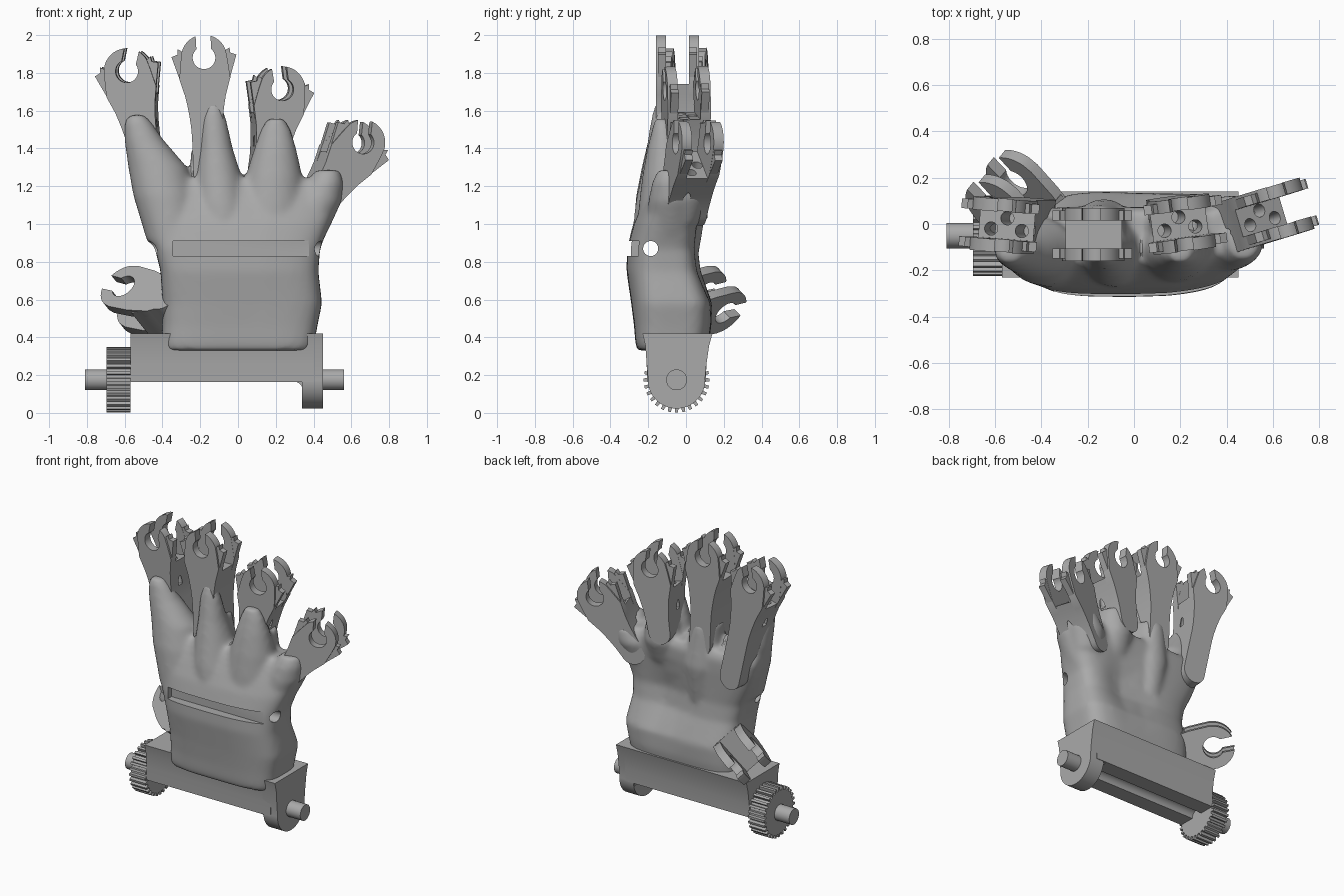
import bpy, bmesh
from math import sin, cos, pi, radians, exp
from mathutils import Vector as V

cube = bpy.data.objects.get("Cube")
if cube:
    bpy.data.objects.remove(cube, do_unlink=True)

grey = bpy.data.materials.new("plain grey")
grey.use_nodes = True
grey.diffuse_color = (0.4, 0.4, 0.4, 1)
for node in grey.node_tree.nodes:
    if node.type == 'BSDF_PRINCIPLED':
        node.inputs["Base Color"].default_value = (0.4, 0.4, 0.4, 1)
        node.inputs["Roughness"].default_value = 0.6

X, Y, Z = V((1, 0, 0)), V((0, 1, 0)), V((0, 0, 1))
parts = []


def make_object(name, bm):
    bmesh.ops.recalc_face_normals(bm, faces=bm.faces)
    mesh = bpy.data.meshes.new(name)
    bm.to_mesh(mesh)
    bm.free()
    mesh.materials.append(grey)
    ob = bpy.data.objects.new(name, mesh)
    bpy.context.scene.collection.objects.link(ob)
    parts.append(ob)
    return ob


def loft(bm, rings):
    """Join rings of points into a closed skin."""
    rows = [[bm.verts.new(p) for p in ring] for ring in rings]
    n = len(rows[0])
    for a, b in zip(rows, rows[1:]):
        for i in range(n):
            bm.faces.new((a[i], a[(i + 1) % n], b[(i + 1) % n], b[i]))
    bm.faces.new(rows[0][::-1])
    bm.faces.new(rows[-1])


def prism(name, outline, origin, u, v, n, start, end):
    """Extrude a flat outline along n."""
    bm = bmesh.new()
    loft(bm, [[V(origin) + u * a + v * b + n * d for a, b in outline] for d in (start, end)])
    return make_object(name, bm)


def arc(r, a0, a1, steps, cx=0, cy=0):
    return [(cx + r * cos(radians(a0 + (a1 - a0) * i / steps)),
             cy + r * sin(radians(a0 + (a1 - a0) * i / steps))) for i in range(steps + 1)]


def disc(r, steps=32):
    return arc(r, 0, 360, steps)[:-1]


def mirror(pts):
    return [(-a, b) for a, b in reversed(pts)]


def bake(ob, cutters):
    """Cut holes, then freeze all modifiers into the mesh."""
    for c in cutters:
        m = ob.modifiers.new("cut", 'BOOLEAN')
        m.operation, m.solver, m.object = 'DIFFERENCE', 'EXACT', c
    dg = bpy.context.evaluated_depsgraph_get()
    dg.update()
    mesh = bpy.data.meshes.new_from_object(ob.evaluated_get(dg))
    ob.modifiers.clear()
    ob.data = mesh
    for c in cutters:
        parts.remove(c)
        bpy.data.objects.remove(c, do_unlink=True)


# Forked finger mount: two snap-in clip plates joined by a solid neck
def fork(name, centre, along, normal, length, gap, holes, spikes=True, scale=1.0):
    c, f = V(centre), V(along).normalized()
    n = V(normal)
    n = (n - f * n.dot(f)).normalized()
    u = n.cross(f) * scale
    f = f * scale
    foot = arc(0.08, 180, 360, 10, 0, 0.08 - length)
    flare = [(0.08, -0.42), (0.083, -0.36), (0.09, -0.3), (0.098, -0.25), (0.108, -0.2)]
    flare = [p for p in flare if p[1] > 0.1 - length]
    edge = flare + ([(0.135, -0.11), (0.125, -0.02)] if spikes else [(0.12, -0.12), (0.124, 0)])
    clip = (arc(0.122, 18, gap - 19, 8) + arc(0.06, gap - 40, gap - 320, 28)
            + arc(0.122, gap + 19, 162, 8))
    spike = [(0.11, -0.13), (0.131, -0.118), (0.172, 0.01), (0.14, 0.022), (0.137, 0.05), (0.112, 0.035)]
    for label, s in (("front", -1), ("back", 1)):
        prism(f"{name}_{label}_clip", foot + edge + clip + mirror(edge), c, u, f, n, s * 0.06, s * 0.115)
        if spikes:
            for side, pts in (("right", spike), ("left", mirror(spike))):
                prism(f"{name}_{label}_{side}_spike", pts, c, u, f, n, s * 0.061, s * 0.103)
    sides = flare + [(0.122, -0.145)]
    neck = prism(f"{name}_neck", foot + sides + mirror(sides), c, u, f, n, -0.1, 0.1)
    if holes:
        bake(neck, [prism("hole", disc(0.029, 20), c + u * a + n * b, u, n, f, -0.32, 0)
                    for a, b in ((-0.068, -0.02), (0, 0.03), (0.068, -0.02))])


fork("little_finger", (-0.58, -0.005, 1.81), (-0.22, 0, 1), (0.08, 1, 0), 0.8, 65, True)
fork("middle_finger", (-0.18, -0.045, 1.88), (-0.04, 0, 1), (0, 1, 0), 0.7, 90, False)
fork("index_finger", (0.22, 0, 1.715), (0.17, 0, 1), (-0.14, 1, 0), 0.52, 108, True)
fork("outer_finger", (0.63, 0.055, 1.43), (0.55, 0.17, 0.8), (-0.28, 0.96, 0), 0.52, 120, True)
fork("thumb", (-0.55, 0.14, 0.6), (-0.7, 0.75, 0.17), (-0.5, -0.6, 0.62), 0.36, 90, False, False, 1.13)


# Palm: squarish body lofted upward, with tapering sleeves and finger roots, fused and softened
def oval(x0, x1, y0, y1, z, power=2.0, steps=24):
    pts = []
    for i in range(steps):
        a = 2 * pi * i / steps
        ca, sa = cos(a), sin(a)
        px = abs(ca) ** (2 / power) * (1 if ca > 0 else -1)
        py = abs(sa) ** (2 / power) * (1 if sa > 0 else -1)
        pts.append(V(((x0 + x1) / 2 + px * (x1 - x0) / 2, (y0 + y1) / 2 + py * (y1 - y0) / 2, z)))
    return pts


def shape_body(ring):
    """Hollow the back, and let the front fall away a little towards +x higher up."""
    for p in ring:
        if p.y > 0:
            p.y -= 0.05 * exp(-((p.x - 0.12) / 0.15) ** 2 - ((p.z - 0.82) / 0.2) ** 2)
        elif p.y < -0.12:
            p.y += 0.1 * max(0, p.x - 0.1) * min(1, max(0, (p.z - 0.4) / 0.4))
    return ring


body = [(-0.395, 0.39, -0.258, 0.1, 0.33), (-0.405, 0.405, -0.268, 0.12, 0.37),
        (-0.4, 0.42, -0.275, 0.135, 0.46), (-0.4, 0.445, -0.29, 0.14, 0.58),
        (-0.41, 0.425, -0.315, 0.08, 0.75), (-0.44, 0.435, -0.312, 0.065, 0.87),
        (-0.5, 0.485, -0.28, 0.07, 1.0), (-0.535, 0.53, -0.24, 0.075, 1.1),
        (-0.555, 0.555, -0.2, 0.075, 1.19), (-0.55, 0.5, -0.17, 0.05, 1.24)]
# sleeve rings: centre x, half width, front y, back y, height
sleeves = [
    [(-0.34, 0.14, -0.285, 0, 0.9), (-0.39, 0.165, -0.265, 0.03, 1.15), (-0.425, 0.157, -0.235, 0.03, 1.3),
     (-0.5, 0.103, -0.2, -0.02, 1.45), (-0.53, 0.072, -0.18, -0.06, 1.54), (-0.535, 0.04, -0.165, -0.09, 1.578)],
    [(-0.06, 0.12, -0.285, 0, 0.9), (-0.09, 0.14, -0.27, 0.03, 1.1), (-0.105, 0.125, -0.24, 0.03, 1.25),
     (-0.117, 0.09, -0.21, -0.02, 1.4), (-0.128, 0.068, -0.185, -0.06, 1.55), (-0.13, 0.042, -0.165, -0.09, 1.635)],
    [(0.16, 0.15, -0.265, 0, 0.9), (0.18, 0.17, -0.25, 0.03, 1.1), (0.19, 0.152, -0.232, 0.03, 1.25),
     (0.197, 0.112, -0.205, -0.02, 1.4), (0.2, 0.08, -0.18, -0.06, 1.5), (0.2, 0.045, -0.165, -0.09, 1.558)],
    [(0.36, 0.11, -0.21, 0.05, 0.95), (0.42, 0.13, -0.2, 0.05, 1.12), (0.46, 0.1, -0.18, 0.03, 1.22),
     (0.475, 0.065, -0.15, -0.02, 1.285)]]
# swellings on the back where the middle, index and outer fingers take root
roots = [
    [(-0.12, 0.1, -0.15, 0.07, 0.85), (-0.13, 0.13, -0.15, 0.11, 1.1), (-0.15, 0.1, -0.15, 0.075, 1.4)],
    [(0.18, 0.13, -0.15, 0.07, 1.05), (0.175, 0.13, -0.15, 0.125, 1.2), (0.18, 0.1, -0.1, 0.11, 1.36)],
    [(0.38, 0.1, -0.12, 0.07, 1.0), (0.41, 0.13, -0.12, 0.125, 1.14), (0.45, 0.09, -0.08, 0.12, 1.24)]]
bm = bmesh.new()
loft(bm, [shape_body(oval(*r, power=4.2, steps=64)) for r in body])
for s in sleeves + roots:
    loft(bm, [oval(x - w, x + w, y0, y1, z) for x, w, y0, y1, z in s])
palm = make_object("palm", bm)
remesh = palm.modifiers.new("fuse", 'REMESH')
remesh.mode, remesh.voxel_size, remesh.use_smooth_shade = 'VOXEL', 0.016, True
soften = palm.modifiers.new("soften", 'SMOOTH')
soften.factor, soften.iterations = 0.5, 10
# strap groove across the front and a pin hole from side to side
groove = prism("groove", [(-0.345, 0.83), (0.375, 0.83), (0.375, 0.91), (-0.345, 0.91)],
               (0, 0, 0), X, Z, Y, -0.5, -0.25)
pin = prism("pin", disc(0.04), (0, -0.187, 0.87), Y, Z, X, -1, 1)
bake(palm, [groove, pin])

# Wrist: hinge bar with a channel below, round end plate, axle stubs and gear
axis = (0, -0.05, 0.175)
right_edge = [(0.19, 0.245), (0.172, 0.18), (0.158, 0.08)]
left_edge = [(-0.158, 0.08), (-0.165, 0.18), (-0.18, 0.245)]
channel = [(0.155, -0.012)] + arc(0.045, 0, 180, 12, 0, -0.012) + [(-0.155, -0.012)]
prism("wrist_bar", right_edge + channel + left_edge, axis, Y, Z, X, -0.57, 0.4)
prism("wrist_end_plate", right_edge + arc(0.152, 5, -185, 32) + left_edge, axis, Y, Z, X, 0.34, 0.45)
prism("wrist_fillet", arc(0.045, 90, 0, 8, 0.297, 0.12) + [(0.345, 0.17), (0.297, 0.17)],
      (0, -0.05, 0), X, Z, Y, -0.14, 0.14)
prism("left_axle", disc(0.055), axis, Y, Z, X, 0.4, 0.56)
prism("right_axle", disc(0.055), axis, Y, Z, X, -0.81, -0.6)
teeth = 28
cog = []
for i in range(teeth):
    for t, r in ((-0.28, 0.152), (-0.2, 0.174), (0.2, 0.174), (0.28, 0.152)):
        a = 2 * pi * (i + t) / teeth
        cog.append((r * cos(a), r * sin(a)))
prism("wrist_gear", cog, axis, Y, Z, X, -0.695, -0.57)

# Smooth rounded surfaces, keep hard edges crisp
bpy.ops.object.select_all(action='DESELECT')
for ob in parts:
    ob.select_set(True)
bpy.context.view_layer.objects.active = palm
bpy.ops.object.shade_smooth_by_angle(angle=radians(32))
